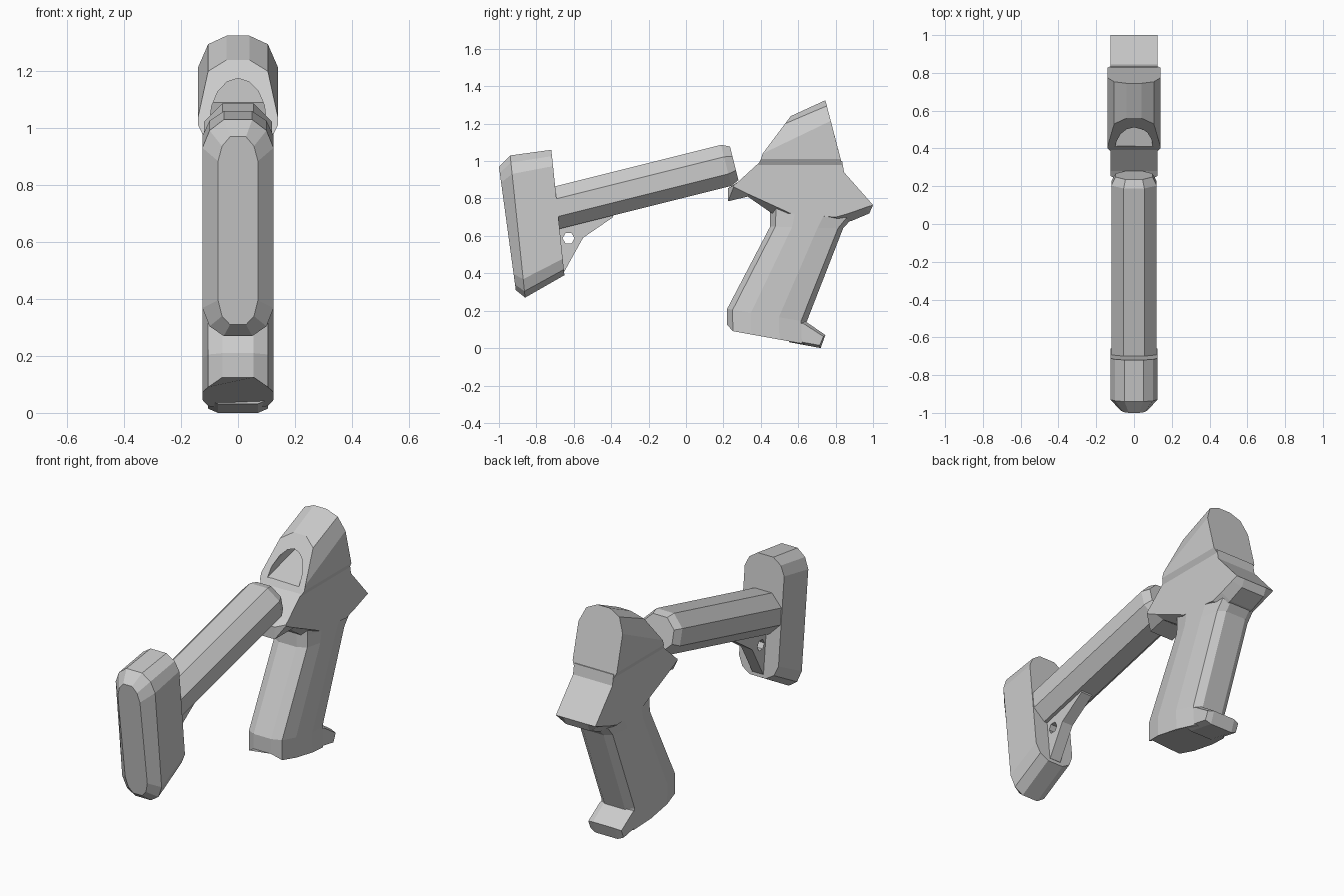
import bpy, bmesh, math
from mathutils import Vector

if "Cube" in bpy.data.objects:
    bpy.data.objects.remove(bpy.data.objects["Cube"])


def loft(name, rings):
    """Skin equal-length closed rings and cap both ends."""
    bm = bmesh.new()
    rows = [[bm.verts.new(p) for p in r] for r in rings]
    n = len(rows[0])
    for a, b in zip(rows, rows[1:]):
        for i in range(n):
            j = (i + 1) % n
            bm.faces.new((a[i], a[j], b[j], b[i]))
    bm.faces.new(rows[0])
    bm.faces.new(rows[-1][::-1])
    bmesh.ops.remove_doubles(bm, verts=bm.verts, dist=1e-5)
    bmesh.ops.recalc_face_normals(bm, faces=bm.faces)
    me = bpy.data.meshes.new(name)
    bm.to_mesh(me)
    bm.free()
    ob = bpy.data.objects.new(name, me)
    bpy.context.collection.objects.link(ob)
    return ob


def side_slab(name, outer, inner, w_out, w_in):
    """Side profiles (y, z) lofted across x, with chamfered flanks."""
    return loft(name, [[(x, y, z) for y, z in prof] for x, prof in
                       ((-w_out, outer), (-w_in, inner), (w_in, inner), (w_out, outer))])


def mirrored(half):
    """Close a half ring of (x, y, z) points across x = 0."""
    return half + [(-x, y, z) for x, y, z in reversed(half)]


def cut(ob, cutter):
    m = ob.modifiers.new("cut", 'BOOLEAN')
    m.operation = 'DIFFERENCE'
    m.solver = 'EXACT'
    m.object = cutter
    bpy.context.view_layer.objects.active = ob
    bpy.ops.object.modifier_apply(modifier=m.name)
    bpy.data.objects.remove(cutter)


# Butt pad: rounded upright section, chamfered at the rear
PAD = [(.05, 0), (.10, .045), (.125, .13), (.125, .87), (.10, .95), (.05, 1)]


def pad_ring(bottom, top, k=1.0):
    b, t = Vector(bottom), Vector(top)
    return mirrored([(x * k, *b.lerp(t, s)) for x, s in PAD])


loft("butt_pad", [pad_ring((-.91, .31), (-1.0, .97), .56),
                  pad_ring((-.86, .27), (-.94, 1.03)),
                  pad_ring((-.65, .39), (-.72, 1.06))])

# Octagonal arm with a tapered end
OCT = [(.055, -.113), (.12, -.047), (.12, .047), (.055, .113)]
TILT = math.atan(.25)


def arm_ring(y, z, k=1.0):
    return mirrored([(x * k, y - h * k * math.sin(TILT), z + h * k * math.cos(TILT))
                     for x, h in OCT])


loft("stock_arm", [arm_ring(-.74, .738), arm_ring(.215, .977), arm_ring(.258, .988, .82)])

# Gusset under the arm with a hexagonal sling hole
GUSSET = [(-.72, .68), (-.39, .72), (-.39, .70), (-.55, .59), (-.65, .41), (-.69, .42)]
gusset = side_slab("sling_gusset", GUSSET, GUSSET, .035, .02)
hexagon = [(-.628 + .032 * math.cos(i * math.pi / 3), .587 + .032 * math.sin(i * math.pi / 3))
           for i in range(6)]
cut(gusset, side_slab("hole_cutter", hexagon, hexagon, .2, .1))

# Receiver body: flat sides, chamfered nose and tail undersides
TOP = [(1.0, .765), (.845, .94), (.835, 1.0), (.40, 1.0), (.28, .89)]
inner = [(.225, .855), (.225, .785), (.33, .81), (.46, .72), (.84, .67), (.885, .68), (.98, .72)]
outer = [(.255, .87), (.255, .862), (.33, .825), (.56, .72), (.80, .70), (.87, .72), (.96, .752)]
side_slab("receiver_body", outer + TOP, inner + TOP, .125, .075)

# Receiver head: arched section swept to a sloping front face
rear = [(.125, .835, .98), (.14, .827, 1.01), (.14, .774, 1.215), (.105, .753, 1.295),
        (.04, .745, 1.325)]
front = [(.125, .385, .98), (.14, .40, 1.01), (.14, .41, 1.04), (.105, .53, 1.20),
         (.04, .56, 1.24)]
head = loft("receiver_head", [mirrored(front), mirrored(rear)])


# Arched socket in the sloping face
def socket_ring(y):
    z = 1.02 + .27 * (y - .40)
    return [(.10 * math.cos(i * math.pi / 8), y, z + .125 * math.sin(i * math.pi / 8))
            for i in range(9)]


cut(head, loft("socket_cutter", [socket_ring(.30), socket_ring(.66)]))

# Grip: faceted section lofted from front edge to rear edge
GRIP = [(.055, 0), (.105, .07), (.125, .30), (.125, .65), (.105, .93), (.065, 1)]


def grip_ring(f, r):
    f, r = Vector(f), Vector(r)
    return mirrored([(x, *f.lerp(r, t)) for x, t in GRIP])


base = [(x, .22 + .43 * t, .096 - .18 * .43 * t) for x, t in GRIP]
base[0] = (.055, .22, .125)
loft("grip", [grip_ring((.45, .76), (.90, .76)), grip_ring((.45, .72), (.885, .69)),
              grip_ring((.45, .65), (.84, .64)), grip_ring((.22, .21), (.645, .14)),
              mirrored(base)])

# Heel spur at the bottom of the grip
SPUR = [(.55, .16), (.64, .142), (.745, .07), (.72, 0), (.55, .032)]
SPUR_SIDE = [(.55, .14), (.63, .13), (.735, .062), (.715, .015), (.55, .045)]
side_slab("grip_spur", SPUR_SIDE, SPUR, .105, .07)
